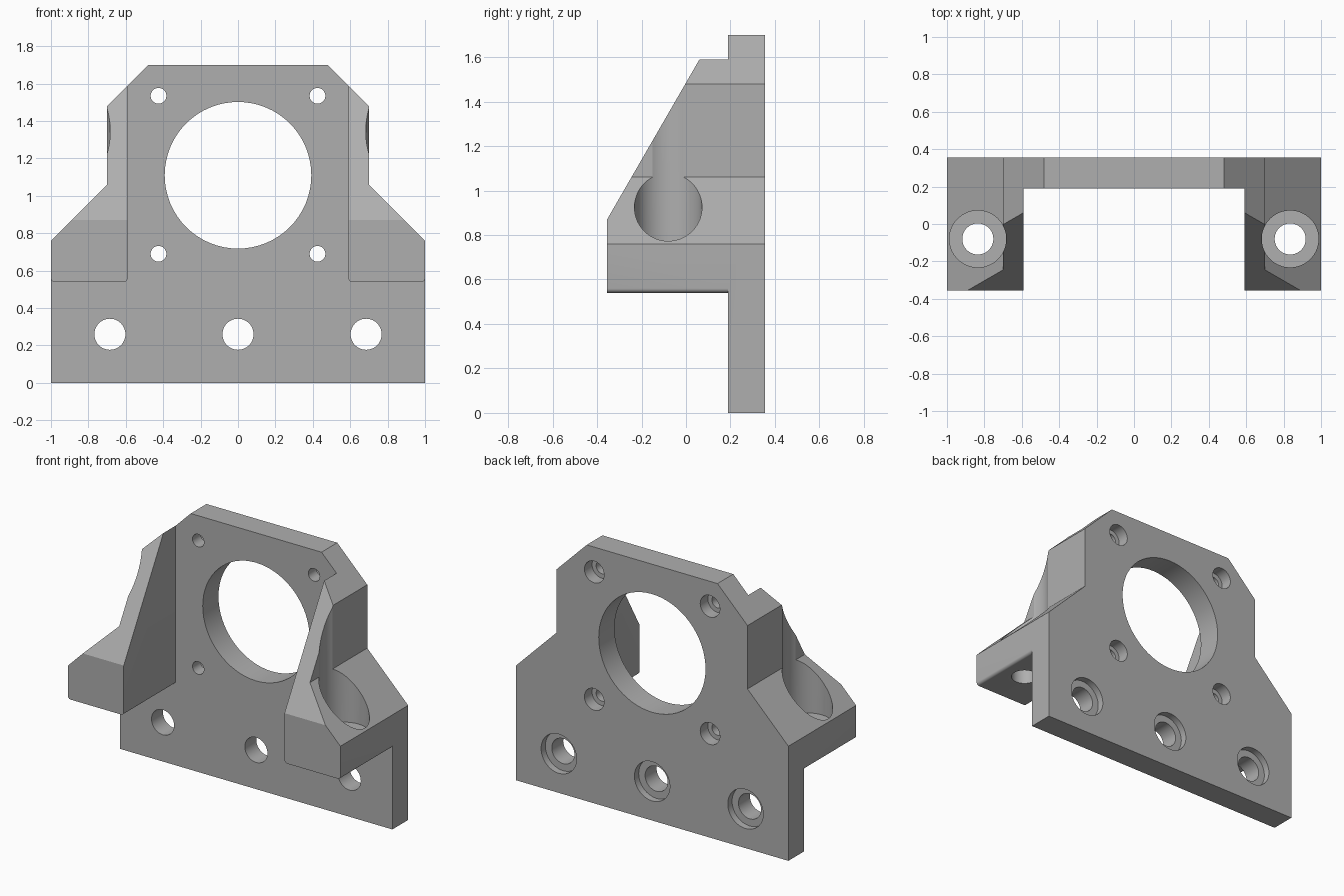
import bpy, bmesh
from math import radians, sqrt

if "Cube" in bpy.data.objects:
    bpy.data.objects.remove(bpy.data.objects["Cube"], do_unlink=True)

BACK, FACE, FRONT = 0.355, 0.19, -0.355   # y of plate back, plate face, bracket front
INNER, FOOT = 0.59, 0.54                  # inner side and underside of the brackets

grey = bpy.data.materials.new("machined_grey")
grey.use_nodes = True
colour = (0.43, 0.43, 0.43, 1)
grey.diffuse_color = colour
grey.node_tree.nodes["Principled BSDF"].inputs["Base Color"].default_value = colour


def prism(name, points, start, end, axis):
    """Extrude a profile along y (points are x, z) or along x (points are y, z)."""
    bm = bmesh.new()
    place = (lambda p: (p[0], start, p[1])) if axis == "y" else (lambda p: (start, *p))
    face = bm.faces.new([bm.verts.new(place(p)) for p in points])
    new = bmesh.ops.extrude_face_region(bm, geom=[face])["geom"]
    shift = (0, end - start, 0) if axis == "y" else (end - start, 0, 0)
    bmesh.ops.translate(bm, vec=shift, verts=[v for v in new if isinstance(v, bmesh.types.BMVert)])
    bmesh.ops.recalc_face_normals(bm, faces=bm.faces)
    mesh = bpy.data.meshes.new(name)
    bm.to_mesh(mesh)
    bm.free()
    obj = bpy.data.objects.new(name, mesh)
    bpy.context.collection.objects.link(obj)
    return obj


def activate(obj):
    bpy.ops.object.select_all(action="DESELECT")
    obj.select_set(True)
    bpy.context.view_layer.objects.active = obj


def combine(obj, other, operation):
    """Apply a boolean and discard the second object."""
    mod = obj.modifiers.new("combine", "BOOLEAN")
    mod.operation, mod.solver, mod.object = operation, "EXACT", other
    activate(obj)
    bpy.ops.object.modifier_apply(modifier=mod.name)
    bpy.data.objects.remove(other, do_unlink=True)


def drill(obj, radius, x, across, start, end, axis="y"):
    """Cut a round hole along y (across is z) or along z (across is y)."""
    middle = (start + end) / 2
    place = (x, middle, across) if axis == "y" else (x, across, middle)
    bpy.ops.mesh.primitive_cylinder_add(
        vertices=64, radius=radius, depth=end - start, location=place,
        rotation=(radians(90) if axis == "y" else 0, 0, 0))
    combine(obj, bpy.context.object, "DIFFERENCE")


# Back plate outline, mirrored about the centre line
half = [(1, 0), (1, 0.76), (0.7, 1.06), (0.7, 1.48), (0.48, 1.70)]
plate = prism("motor_mount_plate", half + [(-x, z) for x, z in reversed(half)], FACE, BACK, "y")

# Side bracket: sloped bar with rounded lower edges
tail = FACE + 0.06
rise = 0.87 + (tail - FRONT) * sqrt(3)
bracket = prism("side_bracket", [(tail, FOOT), (FRONT, FOOT), (FRONT, 0.87), (tail, rise)],
                INNER, 1, "x")
bm = bmesh.new()
bm.from_mesh(bracket.data)
lower = [e for e in bm.edges if all(abs(v.co.z - FOOT) < 0.001 for v in e.verts)
         and abs(e.verts[0].co.y - e.verts[1].co.y) > 0.1]
bmesh.ops.bevel(bm, geom=lower, offset=0.02, segments=5, profile=0.5, affect="EDGES")
bm.to_mesh(bracket.data)
bm.free()

# Trim the bracket to the plate outline
envelope = prism("bracket_trim", [(0.3, 0.1), (1.2, 0.1), (1.2, 0.56), (0.7, 1.06),
                                  (0.7, 1.48), (0.3, 1.88)], -0.5, 0.5, "y")
combine(bracket, envelope, "INTERSECT")

# Vertical counterbored screw hole
drill(bracket, 0.152, 0.835, -0.08, 0.7, 2.2, "z")
drill(bracket, 0.083, 0.835, -0.08, 0.4, 1, "z")

# Mirror the bracket and merge it with the plate
mirror = bracket.modifiers.new("mirror", "MIRROR")
activate(bracket)
bpy.ops.object.modifier_apply(modifier=mirror.name)
combine(plate, bracket, "UNION")

# Central opening
drill(plate, 0.392, 0, 1.11, 0, 0.5)

# Motor screw holes, recessed from the back
for x in (-0.425, 0.425):
    for z in (0.69, 1.535):
        drill(plate, 0.042, x, z, 0.1, 0.5)
        drill(plate, 0.072, x, z, BACK - 0.08, 0.5)

# Base screw holes with shallow recesses on the back
for x in (-0.685, 0, 0.685):
    drill(plate, 0.083, x, 0.26, 0, 0.5)
    drill(plate, 0.13, x, 0.26, BACK - 0.045, 0.5)

plate.data.materials.clear()
plate.data.materials.append(grey)
activate(plate)
bpy.ops.object.shade_smooth_by_angle(angle=radians(20))
